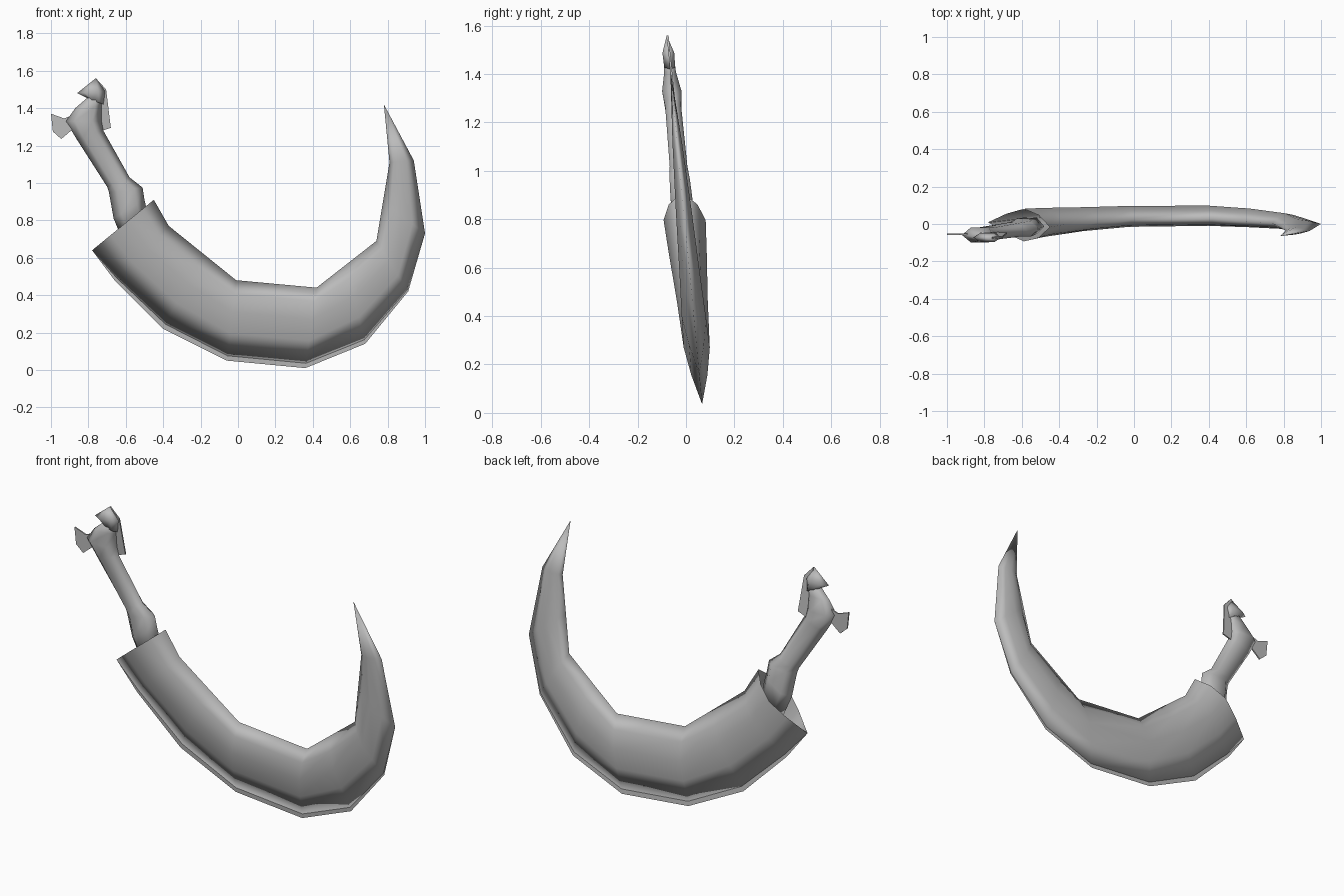
import bpy, bmesh, math
from mathutils import Vector

if "Cube" in bpy.data.objects:
    bpy.data.objects.remove(bpy.data.objects["Cube"], do_unlink=True)

mat = bpy.data.materials.new("plain_grey")
mat.use_nodes = True
GREY = (0.5, 0.5, 0.5, 1)
mat.diffuse_color = GREY
mat.node_tree.nodes["Principled BSDF"].inputs["Base Color"].default_value = GREY


def lean(z):
    """Depth of the blade's tilted middle plane at a height."""
    return 0.07 - 0.095 * z


def finish(name, bm, smooth=True):
    bmesh.ops.recalc_face_normals(bm, faces=bm.faces)
    me = bpy.data.meshes.new(name)
    bm.to_mesh(me)
    bm.free()
    me.materials.append(mat)
    for p in me.polygons:
        p.use_smooth = smooth
    ob = bpy.data.objects.new(name, me)
    bpy.context.collection.objects.link(ob)
    return ob


def loft(name, stations, section, depth, tip=None, cap_start=False, cap_end=False):
    """Skin rings running between two edge points; section holds (t, half width) pairs."""
    bm = bmesh.new()
    loop = section + [(t, -w) for t, w in section[-2:0:-1]]
    rings = []
    for a, b, half in stations:
        ring = []
        for t, w in loop:
            x, z = a[0] + (b[0] - a[0]) * t, a[1] + (b[1] - a[1]) * t
            ring.append(bm.verts.new((x, depth(z) - w * half, z)))
        rings.append(ring)
    n = len(loop)
    for r, s in zip(rings, rings[1:]):
        for i in range(n):
            bm.faces.new((r[i], r[(i + 1) % n], s[(i + 1) % n], s[i]))
    if tip:
        v = bm.verts.new((tip[0], depth(tip[1]), tip[1]))
        for i in range(n):
            bm.faces.new((rings[-1][i], rings[-1][(i + 1) % n], v))
    if cap_start:
        bm.faces.new(rings[0])
    if cap_end:
        bm.faces.new(rings[-1])
    return finish(name, bm)


def plate(name, outline, depth, thick=0.008):
    """Thin flat plate from a front outline."""
    bm = bmesh.new()
    front = [bm.verts.new((x, depth(z) - thick / 2, z)) for x, z in outline]
    back = [bm.verts.new((x, depth(z) + thick / 2, z)) for x, z in outline]
    bm.faces.new(front)
    bm.faces.new(back[::-1])
    n = len(outline)
    for i in range(n):
        bm.faces.new((front[i], front[(i + 1) % n], back[(i + 1) % n], back[i]))
    return finish(name, bm, False)


# Crescent blade: outer edge, inner edge, half thickness, inset of body behind the rim
blade = [
    ((-0.78, 0.64), (-0.45, 0.91), 0.087, 0.0),
    ((-0.66, 0.48), (-0.37, 0.77), 0.078, 0.04),
    ((-0.40, 0.22), (-0.19, 0.625), 0.064, 0.06),
    ((-0.06, 0.05), (-0.01, 0.48), 0.056, 0.06),
    ((0.36, 0.01), (0.42, 0.44), 0.054, 0.06),
    ((0.68, 0.14), (0.58, 0.565), 0.050, 0.05),
    ((0.91, 0.42), (0.74, 0.69), 0.042, 0.03),
    ((1.00, 0.73), (0.775, 0.90), 0.033, 0.0),
    ((0.94, 1.12), (0.81, 1.11), 0.020, 0.0),
]
body = []
for a, b, half, inset in blade:
    start = Vector(a).lerp(Vector(b), inset)
    body.append((start, Vector(b), half))
loft("blade_body", body, [(0, 0), (0.3, 0.62), (0.58, 1), (0.82, 0.68), (1, 0)],
     lean, tip=(0.78, 1.42))

# Thin cutting rim along the outside of the curve
bm = bmesh.new()
rows = []
for a, b, half, inset in blade[:8]:
    p = Vector(a).lerp(Vector(b), inset + 0.03)
    rows.append([bm.verts.new((a[0], lean(a[1]), a[1])),
                 bm.verts.new((p.x, lean(p.y), p.y))])
for r, s in zip(rows, rows[1:]):
    bm.faces.new((r[0], r[1], s[1], s[0]))
finish("cutting_rim", bm)


# Handle: collar, narrow shaft and swollen head
def grip(z):
    return -0.02 - 0.09 * (z - 0.9)


hexa = [(0, 0), (0.25, 0.87), (0.75, 0.87), (1, 0)]
loft("handle", [
    ((-0.62, 0.70), (-0.48, 0.82), 0.045),
    ((-0.665, 0.81), (-0.50, 0.91), 0.052),
    ((-0.69, 0.95), (-0.51, 0.975), 0.048),
    ((-0.70, 0.98), (-0.58, 1.03), 0.042),
    ((-0.86, 1.23), (-0.72, 1.28), 0.038),
    ((-0.92, 1.33), (-0.73, 1.33), 0.046),
    ((-0.87, 1.40), (-0.73, 1.41), 0.028),
    ((-0.80, 1.46), (-0.73, 1.47), 0.025),
], hexa, grip, cap_start=True, cap_end=True)

# Hooked crest on the head
loft("crest_hook", [
    ((-0.80, 1.45), (-0.72, 1.42), 0.026),
    ((-0.86, 1.48), (-0.71, 1.49), 0.028),
], hexa, grip, tip=(-0.76, 1.56), cap_start=True)

# Thin fins either side of the head
plate("left_fin", [(-0.76, 1.56), (-0.705, 1.50), (-0.68, 1.295), (-0.74, 1.275), (-0.76, 1.40)],
      lambda z: -0.05 - 0.1 * (z - 1.3))
plate("right_fin", [(-1.0, 1.37), (-0.99, 1.275), (-0.945, 1.235), (-0.88, 1.29), (-0.89, 1.36), (-0.93, 1.345)],
      lambda z: -0.055)
